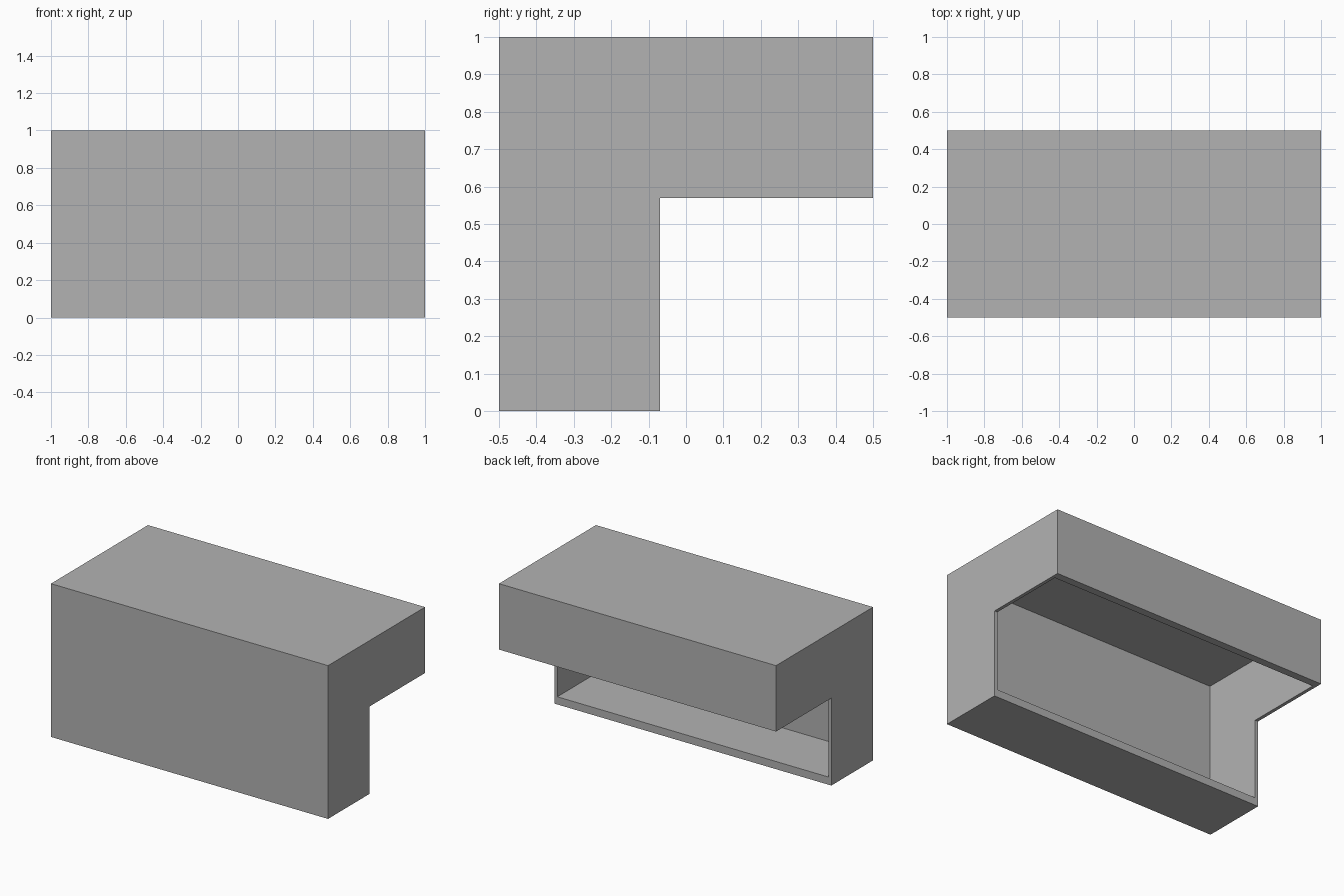
import bpy
import bmesh

cube = bpy.data.objects.get("Cube")
if cube:
    bpy.data.objects.remove(cube, do_unlink=True)

WALL = 0.022   # front, top and end walls
LIP = 0.05     # floor and back wall
DEPTH = 0.43   # depth of each arm of the L


def prism(name, profile, half_width):
    """Extrude a (y, z) profile along x, centred on x = 0."""
    bm = bmesh.new()
    face = bm.faces.new([bm.verts.new((-half_width, y, z)) for y, z in profile])
    moved = bmesh.ops.extrude_face_region(bm, geom=[face])["geom"]
    bmesh.ops.translate(bm, vec=(2 * half_width, 0, 0),
                        verts=[v for v in moved if isinstance(v, bmesh.types.BMVert)])
    bmesh.ops.recalc_face_normals(bm, faces=bm.faces)
    mesh = bpy.data.meshes.new(name)
    bm.to_mesh(mesh)
    bm.free()
    obj = bpy.data.objects.new(name, mesh)
    bpy.context.collection.objects.link(obj)
    return obj


# Plain grey
grey = bpy.data.materials.new("plain_grey")
grey.use_nodes = True
colour = (0.448, 0.448, 0.448, 1)
grey.diffuse_color = colour
grey.node_tree.nodes["Principled BSDF"].inputs["Base Color"].default_value = colour

# L-shaped casing
inner_y, inner_z = -0.5 + DEPTH, 1 - DEPTH
casing = prism("l_shaped_casing", [(-0.5, 0), (inner_y, 0), (inner_y, inner_z),
                                   (0.5, inner_z), (0.5, 1), (-0.5, 1)], 1)
casing.data.materials.append(grey)

# Hollow, open through the inner corner of the L
front, back, low, high = -0.5 + WALL, 0.5 - LIP, LIP, 1 - WALL
cutter = prism("hollow_cutter", [(front, low), (back, low), (back, high), (front, high)],
               1 - WALL)
cutter.data.materials.append(grey)
cutter.hide_render = True

hollow = casing.modifiers.new("hollow", "BOOLEAN")
hollow.operation = "DIFFERENCE"
hollow.solver = "EXACT"
hollow.object = cutter
bpy.context.view_layer.objects.active = casing
bpy.ops.object.modifier_apply(modifier=hollow.name)
bpy.data.objects.remove(cutter, do_unlink=True)
